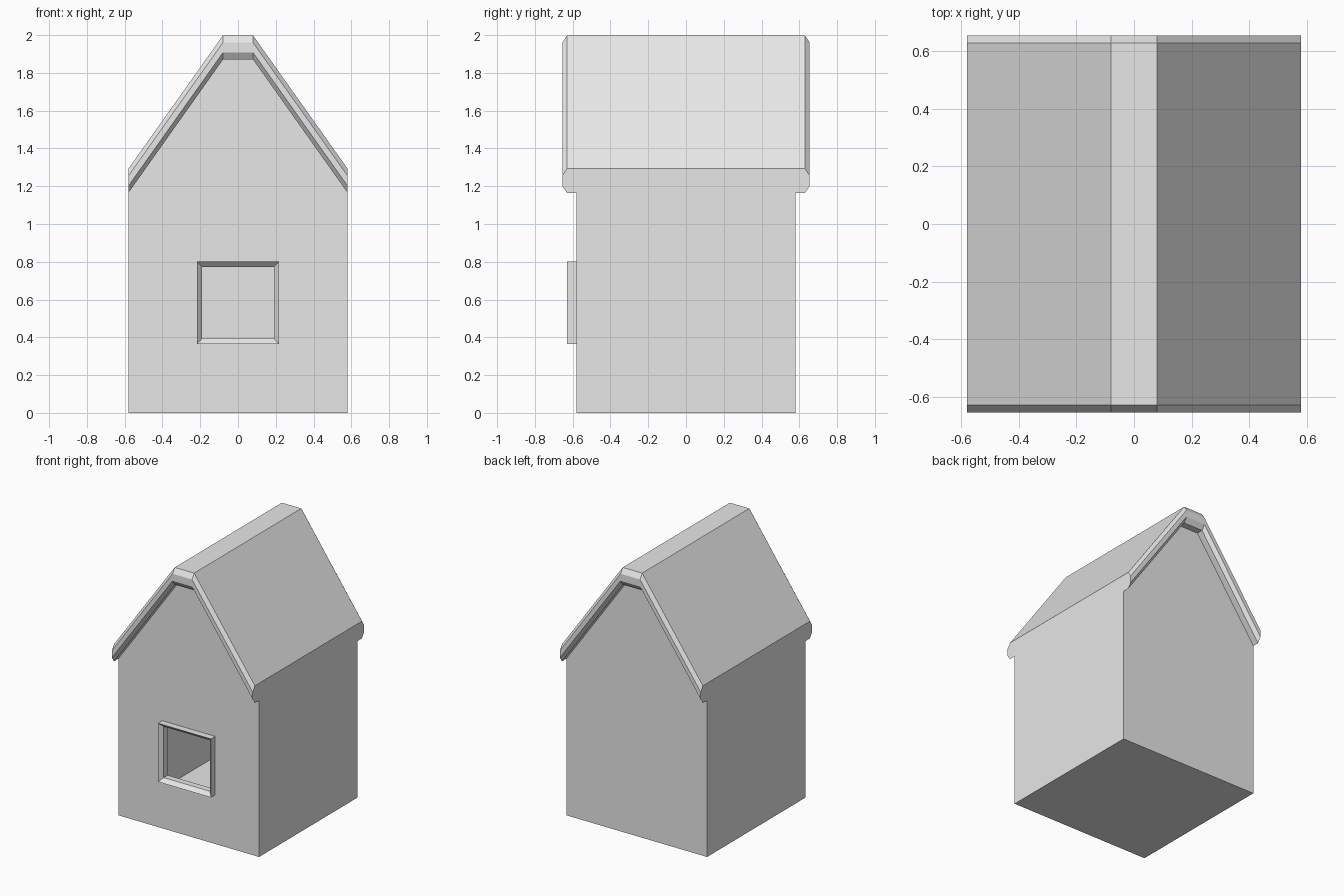
import bpy
import bmesh

cube = bpy.data.objects.get("Cube")
if cube:
    bpy.data.objects.remove(cube, do_unlink=True)

grey = bpy.data.materials.new("light_grey")
grey.use_nodes = True
grey.diffuse_color = (0.8, 0.8, 0.8, 1)
grey.node_tree.nodes["Principled BSDF"].inputs["Base Color"].default_value = (0.8, 0.8, 0.8, 1)


def finish(name, bm):
    bmesh.ops.recalc_face_normals(bm, faces=bm.faces[:])
    mesh = bpy.data.meshes.new(name)
    bm.to_mesh(mesh)
    bm.free()
    mesh.materials.append(grey)
    obj = bpy.data.objects.new(name, mesh)
    bpy.context.collection.objects.link(obj)
    return obj


def sweep(name, rings, closed):
    """Join matching rings of points; cap the ends unless the path is closed."""
    bm = bmesh.new()
    loops = [[bm.verts.new(p) for p in ring] for ring in rings]
    pairs = list(zip(loops, loops[1:]))
    if closed:
        pairs.append((loops[-1], loops[0]))
    else:
        bm.faces.new(loops[0])
        bm.faces.new(loops[-1])
    for a, b in pairs:
        for i in range(len(a)):
            j = (i + 1) % len(a)
            bm.faces.new((a[i], a[j], b[j], b[i]))
    return finish(name, bm)


HALF = 0.58            # half width and half depth of the house
EAVE, RIDGE = 1.165, 1.87
WIN_Z = 0.583          # height of the window centre
gable = [(-HALF, EAVE), (-0.08, RIDGE), (0.08, RIDGE), (HALF, EAVE)]
corners = [(-1, -1), (1, -1), (1, 1), (-1, 1)]

# Roof: bevelled slab section carried over the gable line
edge = [(0.63, 0), (0.655, 0.037), (0.655, 0.09), (0.63, 0.128)]
section = edge + [(-y, dz) for y, dz in reversed(edge)]
sweep("roof", [[(x, y, z + dz) for y, dz in section] for x, z in gable], False)

# Walls: thin hollow shell with a window opening in the front
bm = bmesh.new()
outline = [(-HALF, 0)] + gable + [(HALF, 0)]
front = [bm.verts.new((x, -HALF, z)) for x, z in outline]
back = [bm.verts.new((x, HALF, z)) for x, z in outline]
hole = [bm.verts.new((sx * 0.2, -HALF, WIN_Z + sz * 0.2)) for sx, sz in corners]
bm.faces.new(back)
for i, j in ((0, 1), (4, 5), (5, 0)):      # side walls and floor
    bm.faces.new((front[i], front[j], back[j], back[i]))
border = []
for loop in (front, hole):
    for a, b in zip(loop, loop[1:] + loop[:1]):
        border.append(bm.edges.get((a, b)) or bm.edges.new((a, b)))
bmesh.ops.triangle_fill(bm, use_beauty=True, use_dissolve=False,
                        edges=border, normal=(0, -1, 0))
finish("walls", bm)

# Window frame: square ring with splayed inner lips
profile = [(0.218, -0.63), (0.19, -0.602), (0.19, -0.555), (0.218, -0.53)]
sweep("window_frame",
      [[(sx * r, y, WIN_Z + sz * r) for r, y in profile] for sx, sz in corners], True)
